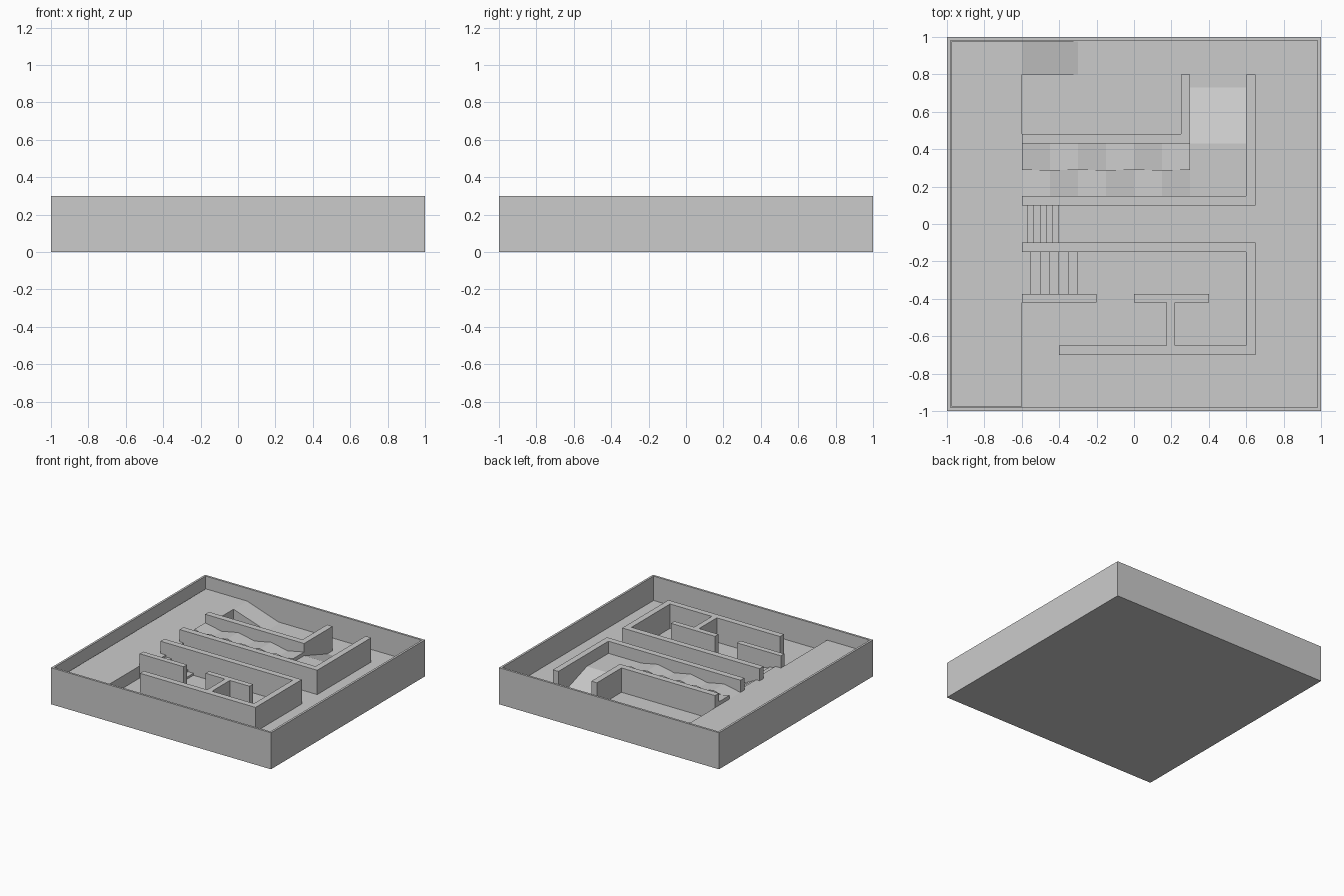
import bpy, bmesh
from mathutils import Vector

if "Cube" in bpy.data.objects:
    bpy.data.objects.remove(bpy.data.objects["Cube"])

FLOOR, DECK, TOP = 0.10, 0.20, 0.30
RIM = 0.975  # inner face of the outer wall


def finish(name, bm):
    bmesh.ops.recalc_face_normals(bm, faces=bm.faces)
    mesh = bpy.data.meshes.new(name)
    bm.to_mesh(mesh)
    bm.free()
    obj = bpy.data.objects.new(name, mesh)
    bpy.context.collection.objects.link(obj)
    return obj


def prism(name, outline, axis, lo, hi):
    """Extrude a 2D outline along an axis from lo to hi."""
    place = {"x": lambda a, b: (lo, a, b),
             "y": lambda a, b: (a, lo, b),
             "z": lambda a, b: (a, b, lo)}[axis]
    bm = bmesh.new()
    face = bm.faces.new([bm.verts.new(place(a, b)) for a, b in outline])
    ext = bmesh.ops.extrude_face_region(bm, geom=[face])
    move = Vector([hi - lo if k == axis else 0 for k in "xyz"])
    bmesh.ops.translate(bm, vec=move,
                        verts=[v for v in ext["geom"] if isinstance(v, bmesh.types.BMVert)])
    return finish(name, bm)


def rect(x0, y0, x1, y1):
    return [(x0, y0), (x1, y0), (x1, y1), (x0, y1)]


def stairs(name, run, y0, y1, steps=6):
    """Flight going down in +x from the deck to the floor."""
    pts = [(-0.6, FLOOR), (-0.6, DECK)]
    for i in range(1, steps + 1):
        x = -0.6 + run * i / steps
        pts += [(x, DECK - (DECK - FLOOR) * (i - 1) / steps),
                (x, DECK - (DECK - FLOOR) * i / steps)]
    prism(name, pts, "y", y0, y1)


def wavy_strip(name, phase, y0, y1, rise=0.03):
    """Zigzag track: peaks on every second 0.15 mark."""
    crest = [(-0.6 + 0.15 * i, DECK + rise * ((i + phase) % 2)) for i in range(7)]
    prism(name, [(-0.6, FLOOR)] + crest + [(0.3, FLOOR)], "y", y0, y1)


# Tray: block with an inset, sunken top
bm = bmesh.new()
bmesh.ops.create_cube(bm, size=1)
for v in bm.verts:
    v.co = (v.co.x * 2, v.co.y * 2, (v.co.z + 0.5) * TOP)
top = max(bm.faces, key=lambda f: f.calc_center_median().z)
bmesh.ops.inset_region(bm, faces=[top], thickness=1 - RIM)
sunk = bmesh.ops.extrude_discrete_faces(bm, faces=[top])["faces"][0]
bmesh.ops.translate(bm, vec=(0, 0, FLOOR - TOP), verts=sunk.verts)
finish("tray", bm)

# Raised deck along the left side
prism("deck", rect(-RIM, -RIM, -0.6, RIM), "z", FLOOR, DECK)

# Stair flights
stairs("steep_stairs", 0.2, -0.1, 0.1)
stairs("gentle_stairs", 0.3, -0.375, -0.15)

# Ramp at the back, zigzag corridor, landing with its ramp
prism("back_ramp", [(-0.6, FLOOR), (-0.6, DECK), (-0.3, FLOOR)], "y", 0.8, RIM)
wavy_strip("front_wavy_strip", 0, 0.15, 0.29)
wavy_strip("back_wavy_strip", 1, 0.29, 0.43)
prism("landing_ramp", [(0.15, FLOOR), (0.15, DECK), (0.43, DECK), (0.73, FLOOR)],
      "x", 0.3, 0.6)

# Partition walls, drawn in plan
walls = {
    "back_inner_wall": [(-0.6, 0.43), (0.3, 0.43), (0.3, 0.8), (0.25, 0.8),
                        (0.25, 0.48), (-0.6, 0.48)],
    "back_outer_wall": [(-0.6, 0.1), (0.65, 0.1), (0.65, 0.8), (0.6, 0.8),
                        (0.6, 0.15), (-0.6, 0.15)],
    "front_room_wall": [(-0.6, -0.1), (0.65, -0.1), (0.65, -0.7), (-0.4, -0.7),
                        (-0.4, -0.65), (0.175, -0.65), (0.175, -0.42), (0, -0.42),
                        (0, -0.375), (0.4, -0.375), (0.4, -0.42), (0.22, -0.42),
                        (0.22, -0.65), (0.6, -0.65), (0.6, -0.15), (-0.6, -0.15)],
    "stair_side_wall": rect(-0.6, -0.42, -0.2, -0.375),
}
for name, outline in walls.items():
    prism(name, outline, "z", FLOOR, TOP)
